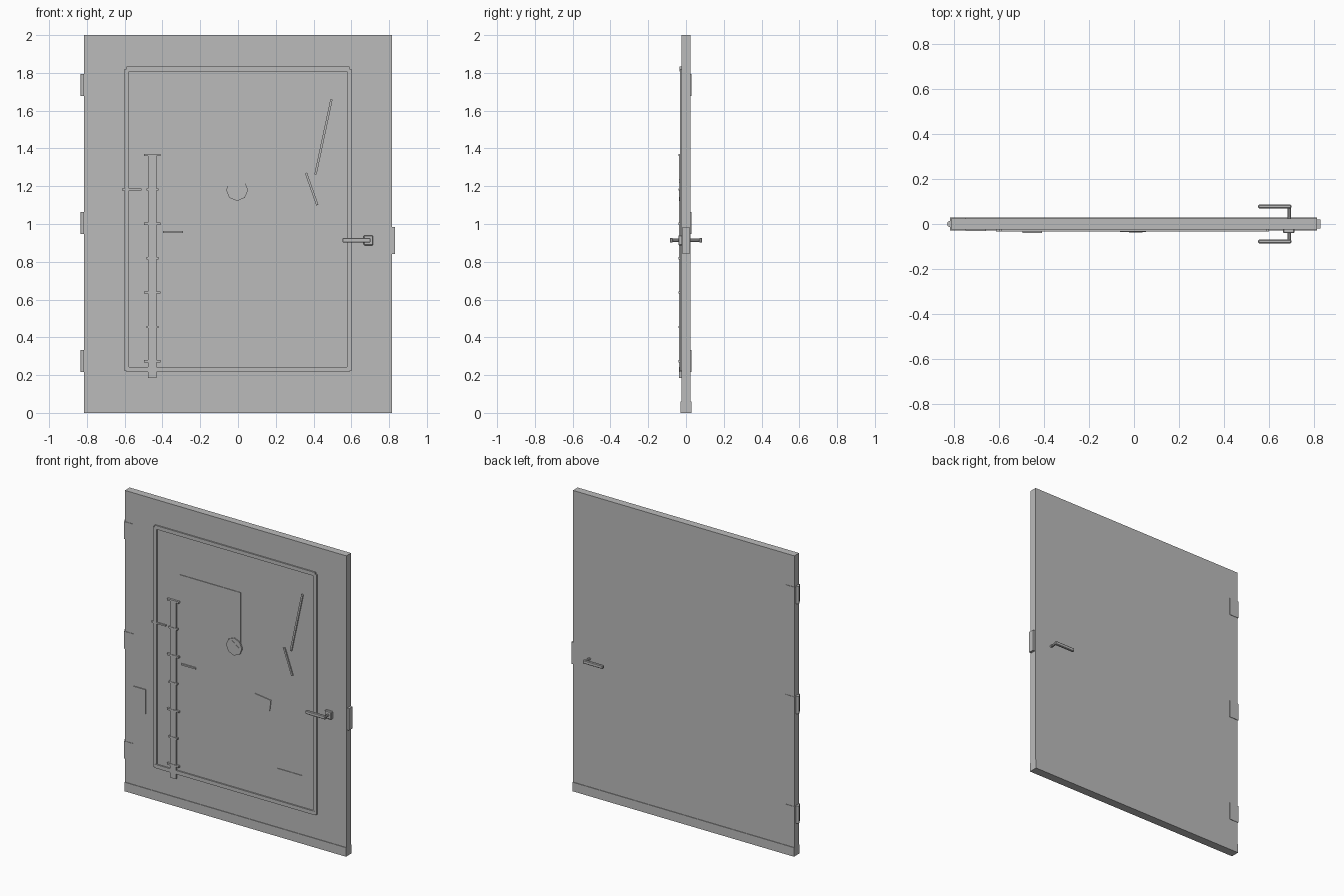
import bpy, math

if "Cube" in bpy.data.objects:
    bpy.data.objects.remove(bpy.data.objects["Cube"])

grey = bpy.data.materials.new("plain grey")
grey.diffuse_color = (0.5, 0.5, 0.5, 1)
grey.use_nodes = True
grey.node_tree.nodes["Principled BSDF"].inputs["Base Color"].default_value = grey.diffuse_color
FACE = -0.025  # front surface of the door slab


def finish(ob, name, bevel=0):
    ob.name = name
    ob.data.materials.append(grey)
    if bevel:
        mod = ob.modifiers.new("bevel", 'BEVEL')
        mod.width, mod.segments = bevel, 1
    return ob


def box(name, x0, x1, y0, y1, z0, z1, bevel=0):
    bpy.ops.mesh.primitive_cube_add(
        size=1, location=((x0 + x1) / 2, (y0 + y1) / 2, (z0 + z1) / 2))
    ob = bpy.context.object
    ob.scale = (x1 - x0, y1 - y0, z1 - z0)
    bpy.ops.object.transform_apply(location=False, rotation=False)
    return finish(ob, name, bevel)


def plate(name, x0, x1, z0, z1, out=0.004):
    return box(name, x0, x1, FACE - out, FACE + 0.002, z0, z1)


def strip(name, a, b, width, out=0.008):
    """Thin raised bar on the front between two (x, z) points."""
    dx, dz = b[0] - a[0], b[1] - a[1]
    half = math.hypot(dx, dz) / 2
    ob = plate(name, -half, half, -width / 2, width / 2, out)
    ob.rotation_euler.y = -math.atan2(dz, dx)
    ob.location.x, ob.location.z = (a[0] + b[0]) / 2, (a[1] + b[1]) / 2
    return ob


def cylinder(name, r, depth, loc, sides, rot=(0, 0, 0)):
    bpy.ops.mesh.primitive_cylinder_add(vertices=sides, radius=r, depth=depth,
                                        location=loc, rotation=rot)
    return finish(bpy.context.object, name)


# Slab and kick plate
box("door_slab", -0.815, 0.815, -0.025, 0.025, 0, 2)
box("kick_plate", -0.815, 0.815, -0.029, 0.029, 0, 0.06)

# Hinges: leaf wrapped over the edge plus a barrel
for z in (0.275, 1.005, 1.735):
    box("hinge_leaf", -0.819, -0.75, -0.028, 0.028, z - 0.058, z + 0.058)
    cylinder("hinge_barrel", 0.014, 0.117, (-0.819, 0, z), 12)

# Lock plate on the free edge
box("lock_plate", 0.81, 0.831, -0.019, 0.019, 0.84, 0.985)

# Raised frame moulding
for s in (-1, 1):
    x = s * 0.589
    plate("frame_side", x - 0.0125, x + 0.0125, 0.222, 1.82, 0.008)
for z in (0.23, 1.82):
    plate("frame_rail", -0.59, 0.59, z - 0.0125, z + 0.0125, 0.009)

# Vertical pipe with clamps
plate("pipe", -0.476, -0.432, 0.185, 1.37, 0.011)
for i in range(7):
    z = 0.273 + i * 0.182
    w = 0.044 if i % 2 == 0 else 0.032
    plate("pipe_clamp", -0.453 - w, -0.453 + w, z - 0.006, z + 0.006, 0.014)

# Short horizontal bars and slanted scratches
strip("short_bar_upper", (-0.615, 1.183), (-0.51, 1.183), 0.01)
strip("short_bar_lower", (-0.397, 0.957), (-0.29, 0.957), 0.01)
strip("long_scratch", (0.41, 1.262), (0.495, 1.66), 0.012)
strip("short_scratch", (0.36, 1.27), (0.42, 1.10), 0.012)

# Thin plates on the face
plate("upper_panel", -0.406, 0.04, 1.20, 1.549)
plate("side_patch", -0.75, -0.66, 0.553, 0.717, 0.006)
plate("lower_patch", 0.309, 0.49, 0.347, 0.453)
strip("tilted_patch", (0.14, 0.87), (0.258, 0.855), 0.075, 0.005)
cylinder("round_patch", 0.058, 0.016, (-0.005, FACE - 0.003, 1.18), 8,
         (math.pi / 2, 0, 0))
strip("round_patch_mark", (-0.02, 1.215), (0.035, 1.174), 0.01, 0.013)

# Handles on both faces, with a square rose at the front
box("handle_rose", 0.665, 0.715, -0.041, -0.02, 0.887, 0.94, 0.004)
for s, side in ((-1, "front"), (1, "back")):
    y0, y1 = sorted((s * 0.07, s * 0.086))
    box(side + "_lever", 0.553, 0.702, y0, y1, 0.902, 0.926, 0.004)
    cylinder(side + "_handle_stem", 0.008, 0.056, (0.691, s * 0.048, 0.914), 8,
             (math.pi / 2, 0, 0))
